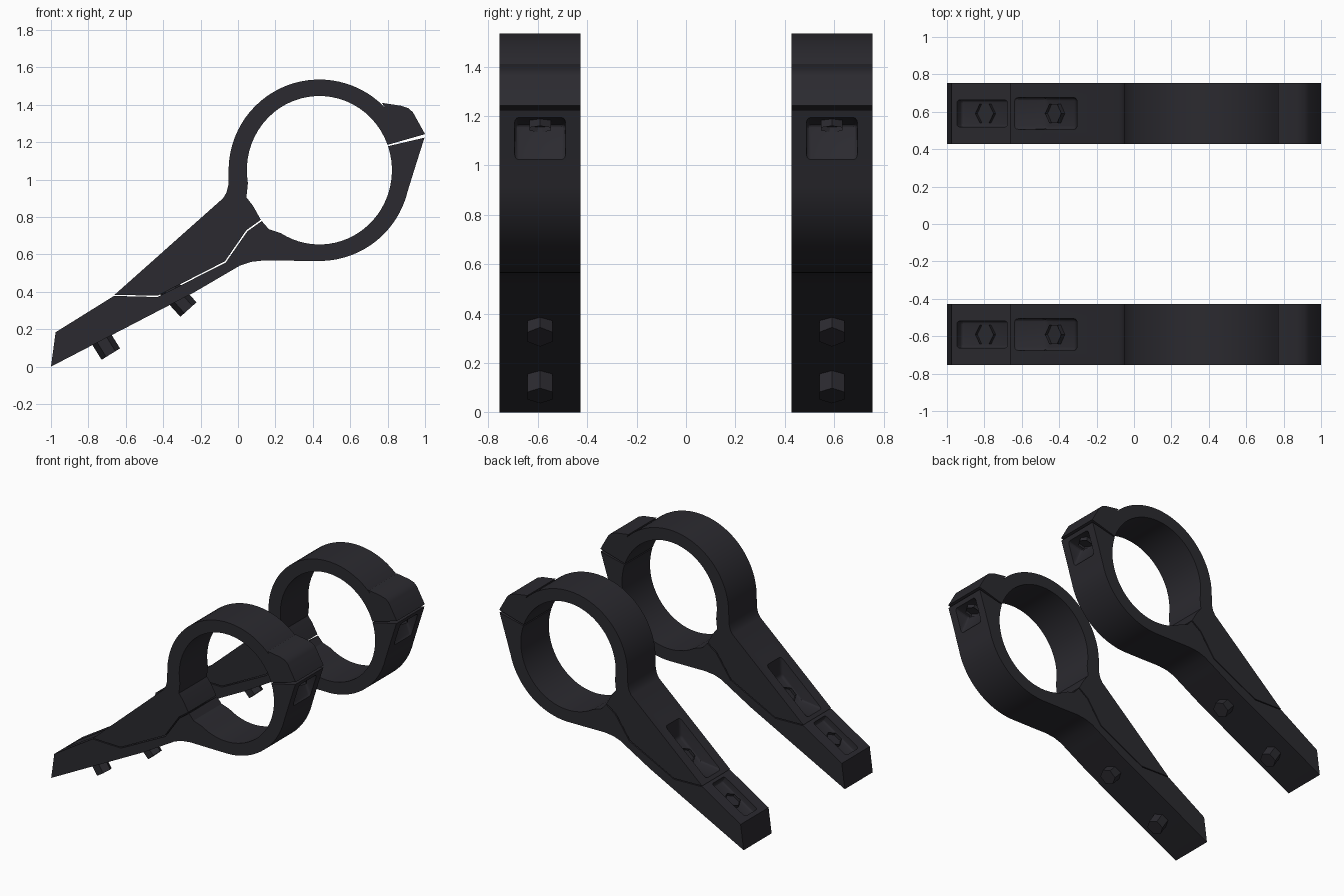
import bpy, bmesh, math
from mathutils import Matrix, Vector

cube = bpy.data.objects.get("Cube")
if cube:
    bpy.data.objects.remove(cube, do_unlink=True)

# Single dark finish
COLOR = (0.024, 0.023, 0.029, 1)
mat = bpy.data.materials.new("dark_charcoal")
mat.use_nodes = True
mat.diffuse_color = COLOR
bsdf = next(n for n in mat.node_tree.nodes if n.type == 'BSDF_PRINCIPLED')
bsdf.inputs["Base Color"].default_value = COLOR

CX, CZ = 0.435, 1.05      # bore centre
WIDTH = 0.327             # clamp width along y


def arc(rx, rz, start, end, steps=28):
    angles = [math.radians(start + (end - start) * i / steps) for i in range(steps + 1)]
    return [(CX + rx * math.cos(a), CZ + rz * math.sin(a)) for a in angles]


def outer(start, end):
    return arc(0.485, 0.485, start, end)


def bore(start, end):
    return arc(0.388, 0.397, start, end)


def make_object(name, bm):
    bmesh.ops.recalc_face_normals(bm, faces=bm.faces)
    mesh = bpy.data.meshes.new(name)
    bm.to_mesh(mesh)
    bm.free()
    mesh.materials.append(mat)
    obj = bpy.data.objects.new(name, mesh)
    bpy.context.collection.objects.link(obj)
    return obj


def select(obj):
    bpy.ops.object.select_all(action='DESELECT')
    obj.select_set(True)
    bpy.context.view_layer.objects.active = obj


def slab(name, profile, y, width, bevel=0):
    """Extrude an (x, z) profile along y, optionally rounding all edges."""
    bm = bmesh.new()
    face = bm.faces.new([bm.verts.new((x, y - width / 2, z)) for x, z in profile])
    new = bmesh.ops.extrude_face_region(bm, geom=[face])["geom"]
    moved = [v for v in new if isinstance(v, bmesh.types.BMVert)]
    bmesh.ops.translate(bm, verts=moved, vec=(0, width, 0))
    bmesh.ops.recalc_face_normals(bm, faces=bm.faces)
    if bevel:
        bmesh.ops.bevel(bm, geom=bm.edges[:], offset=bevel, segments=3,
                        profile=0.5, affect='EDGES', clamp_overlap=True)
    return make_object(name, bm)


def cut(obj, profile, y, width):
    """Sink a rounded pocket into a part."""
    cutter = slab("pocket_cutter", profile, y, width, 0.018)
    cutter.hide_render = True
    mod = obj.modifiers.new("pocket", 'BOOLEAN')
    mod.operation, mod.solver, mod.object = 'DIFFERENCE', 'EXACT', cutter
    select(obj)
    bpy.ops.object.modifier_apply(modifier=mod.name)
    bpy.data.objects.remove(cutter, do_unlink=True)


def hex_bolt(name, x, z, y, tilt, length, radius=0.058):
    """Hexagonal bar with a sunken socket in its far end."""
    bm = bmesh.new()
    ring = [(radius * math.cos(math.pi * i / 3), radius * math.sin(math.pi * i / 3)) for i in range(6)]
    low = [bm.verts.new((a, b, 0)) for a, b in ring]
    top = [bm.verts.new((a, b, length)) for a, b in ring]
    bm.faces.new(low[::-1])
    cap = bm.faces.new(top)
    for i in range(6):
        j = (i + 1) % 6
        bm.faces.new((low[i], low[j], top[j], top[i]))
    bmesh.ops.inset_region(bm, faces=[cap], thickness=radius * 0.4)
    socket = bmesh.ops.extrude_face_region(bm, geom=[cap])["geom"]
    bmesh.ops.translate(bm, verts=[v for v in socket if isinstance(v, bmesh.types.BMVert)],
                        vec=(0, 0, -0.02))
    if cap.is_valid:
        bmesh.ops.delete(bm, geom=[cap], context='FACES_ONLY')
    bm.transform(Matrix.Translation(Vector((x, y, z))) @ Matrix.Rotation(-math.radians(tilt), 4, 'Y'))
    return make_object(name, bm)


# Upper jaw: bolt tab, ring top, wedge-shaped arm, stepped split line
upper_profile = (
    [(1.0, 1.243), (0.935, 1.36), (0.912, 1.381), (0.87, 1.395), (0.77, 1.41)]
    + outer(44, 178)
    + [(-0.052, 0.97), (-0.062, 0.93), (-0.08, 0.9), (-0.66, 0.384)]
    + [(-0.43, 0.379), (-0.07, 0.563), (0.045, 0.73), (0.122, 0.785)]
    + [(0.08, 0.86), (0.045, 0.905)]
    + bore(190, 20))

# Lower jaw: ring bottom, long arm with a raised end block
lower_profile = (
    [(-1.0, 0.0), (-0.233, 0.398), (-0.05, 0.505), (0.01, 0.54), (0.07, 0.56), (0.14, 0.568), (0.3, 0.566)]
    + outer(270, 346)
    + [(0.945, 1.06), (0.997, 1.224), (0.8, 1.178)]
    + bore(18, -122)
    + [(0.165, 0.735), (0.127, 0.778), (0.05, 0.723), (-0.066, 0.556), (-0.43, 0.372)]
    + [(-0.663, 0.378), (-0.975, 0.184)])

# Pocket profiles
end_pocket = [(-0.92, 0.157), (-0.65, 0.327), (-0.72, 0.44), (-0.99, 0.27)]
arm_pocket = [(-0.645, 0.4), (-0.47, 0.42), (-0.31, 0.56), (-0.3, 0.8), (-0.75, 0.6)]
tab_pocket = [(0.87, 1.165), (1.1, 1.222), (1.1, 0.98), (0.93, 1.02)]

for side, y in (("front", -0.591), ("back", 0.591)):
    upper = slab(side + "_upper_jaw", upper_profile, y, WIDTH)
    cut(upper, arm_pocket, y, 0.17)
    lower = slab(side + "_lower_jaw", lower_profile, y, WIDTH)
    cut(lower, end_pocket, y, 0.145)
    cut(lower, tab_pocket, y, 0.206)
    for part in (upper, lower):
        select(part)
        bpy.ops.object.shade_smooth_by_angle(angle=math.radians(25))
    # Bolts through the arm and under the tab
    hex_bolt(side + "_end_bolt", -0.68, 0.067, y, 32, 0.226)
    hex_bolt(side + "_arm_bolt", -0.265, 0.305, y, 42, 0.25)
    hex_bolt(side + "_tab_nut", 0.91, 1.2, y, 195, 0.055, 0.05)
